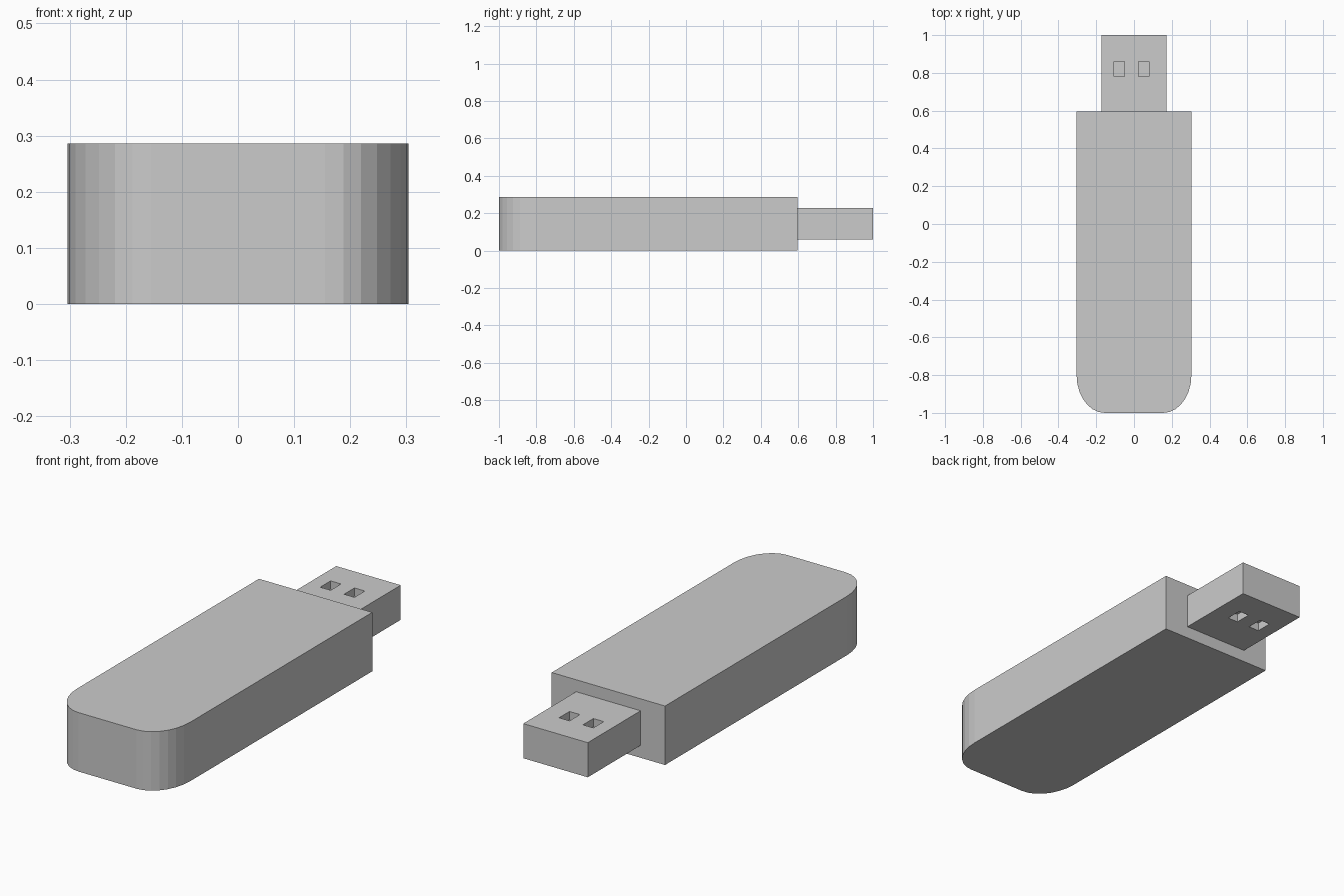
import bpy, bmesh, math

if "Cube" in bpy.data.objects:
    bpy.data.objects.remove(bpy.data.objects["Cube"])


def prism(name, outline, z0, z1):
    """Extrude a flat outline between two heights."""
    bm = bmesh.new()
    face = bm.faces.new([bm.verts.new((x, y, z0)) for x, y in outline])
    ext = bmesh.ops.extrude_face_region(bm, geom=[face])
    verts = [g for g in ext["geom"] if isinstance(g, bmesh.types.BMVert)]
    bmesh.ops.translate(bm, verts=verts, vec=(0, 0, z1 - z0))
    bmesh.ops.recalc_face_normals(bm, faces=bm.faces)
    mesh = bpy.data.meshes.new(name)
    bm.to_mesh(mesh)
    bm.free()
    obj = bpy.data.objects.new(name, mesh)
    bpy.context.collection.objects.link(obj)
    return obj


def rect(x0, x1, y0, y1):
    return [(x0, y0), (x1, y0), (x1, y1), (x0, y1)]


# Casing: square at the plug end, elliptical corners at the front
W, BACK, H = 0.304, 0.595, 0.286
RX, RY, SEG = 0.149, 0.2, 7
arc = []
for i in range(SEG + 1):
    a = math.pi / 2 * i / SEG
    arc.append((W - RX + RX * math.sin(a), -1 + RY - RY * math.cos(a)))
right = arc + [(W, BACK)]
left = [(-x, y) for x, y in reversed(right)]
prism("casing", right + left, 0, H)

# Metal plug
Z0, Z1 = 0.06, 0.228
plug = prism("plug", rect(-0.173, 0.173, BACK - 0.005, 1.0), Z0, Z1)

# Contact windows, recessed into the top and bottom of the plug
DEPTH = 0.04
for x in (-0.077, 0.051):
    for z0, z1 in ((Z1 - DEPTH, Z1 + 0.05), (Z0 - 0.05, Z0 + DEPTH)):
        cutter = prism("window_cutter", rect(x - 0.028, x + 0.028, 0.78, 0.86), z0, z1)
        cutter.hide_render = True
        cutter.hide_set(True)
        cut = plug.modifiers.new("window", "BOOLEAN")
        cut.operation = "DIFFERENCE"
        cut.solver = "EXACT"
        cut.object = cutter
